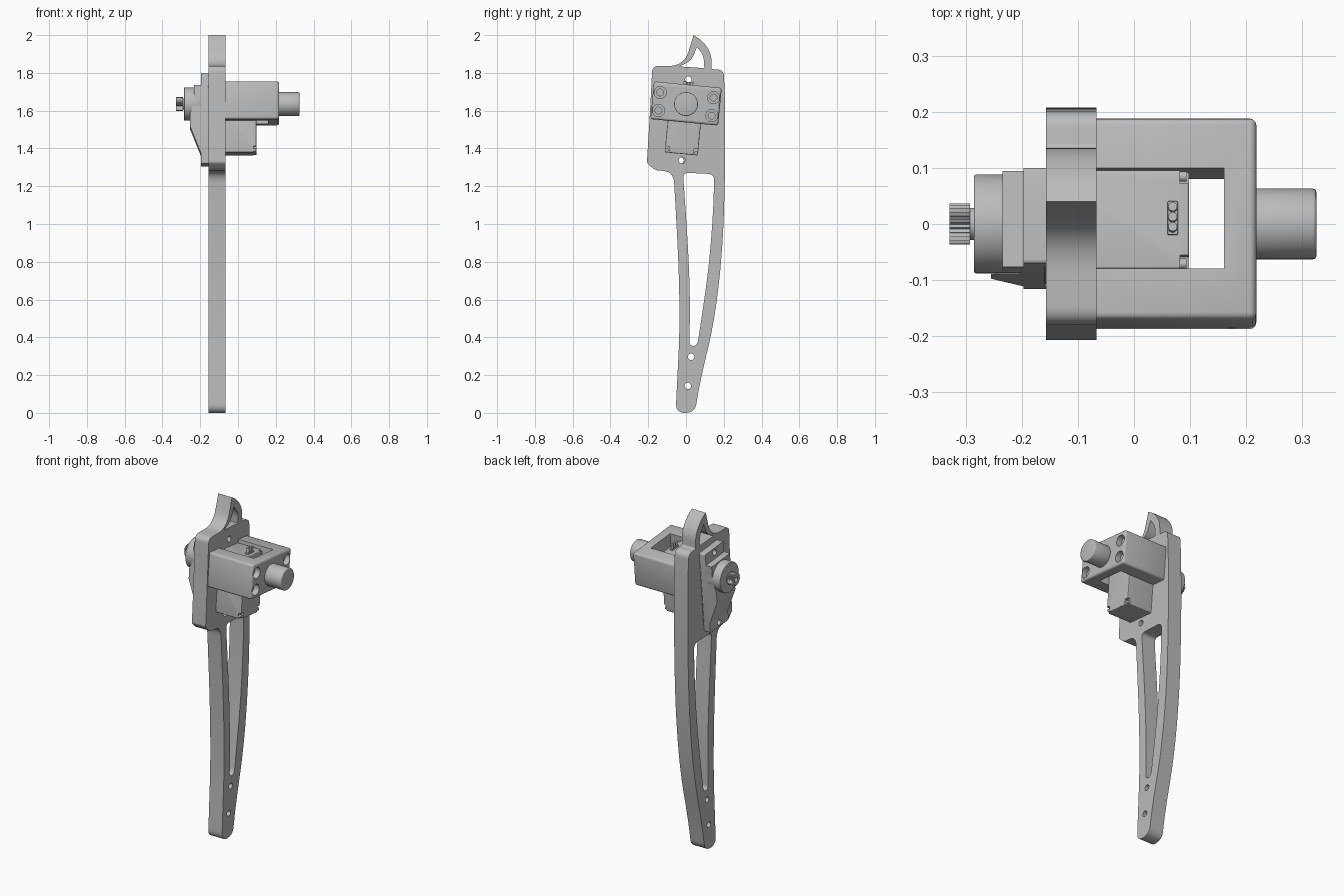
import bpy, bmesh, math
from mathutils import Matrix, Vector

cube = bpy.data.objects.get("Cube")
if cube:
    bpy.data.objects.remove(cube, do_unlink=True)

grey = bpy.data.materials.new("plain grey")
grey.use_nodes = True
color = (0.5, 0.5, 0.5, 1)
grey.diffuse_color = color
grey.node_tree.nodes["Principled BSDF"].inputs["Base Color"].default_value = color

# The actuator and its bracket share one slightly tilted frame on the output axis
TILT = Matrix.Translation((0, 0, 1.635)) @ Matrix.Rotation(math.radians(-5.5), 4, 'X')
UPRIGHT = Matrix.Identity(4)
ACROSS = Matrix(((0, 0, 1, 0), (1, 0, 0, 0), (0, 1, 0, 0), (0, 0, 0, 1)))  # profile in yz
SIDEWAYS = Matrix.Rotation(math.pi / 2, 4, 'X')                           # profile in xz


def finish(name, bm, frame):
    bmesh.ops.remove_doubles(bm, verts=bm.verts, dist=0.00005)
    bmesh.ops.recalc_face_normals(bm, faces=bm.faces)
    mesh = bpy.data.meshes.new(name)
    bm.to_mesh(mesh)
    bm.free()
    mesh.materials.clear()
    mesh.materials.append(grey)
    obj = bpy.data.objects.new(name, mesh)
    bpy.context.collection.objects.link(obj)
    obj.matrix_world = frame
    return obj


def smooth(obj):
    bpy.ops.object.select_all(action='DESELECT')
    obj.select_set(True)
    bpy.context.view_layer.objects.active = obj
    bpy.ops.object.shade_smooth_by_angle(angle=math.radians(32))
    return obj


def rounded(corners, steps=10):
    """Closed loop with each corner (u, v, cut) rounded; a large cut gives a flowing curve."""
    loop = []
    for i, (u, v, cut) in enumerate(corners):
        here = Vector((u, v))
        before = Vector(corners[i - 1][:2]) - here
        after = Vector(corners[(i + 1) % len(corners)][:2]) - here
        if not cut:
            loop.append(here)
            continue
        a = here + before.normalized() * min(cut, before.length * 0.49)
        b = here + after.normalized() * min(cut, after.length * 0.49)
        for k in range(steps + 1):
            t = k / steps
            loop.append(a * (1 - t) ** 2 + here * 2 * t * (1 - t) + b * t * t)
    return loop


def ring(u, v, r, n=24):
    return [Vector((u + r * math.cos(math.tau * k / n), v + r * math.sin(math.tau * k / n)))
            for k in range(n)]


def extrude(name, loops, start, end, frame=UPRIGHT, plane=ACROSS):
    """Solid from an outer loop and hole loops, extruded between two depths."""
    curve = bpy.data.curves.new(name, 'CURVE')
    curve.dimensions = '2D'
    curve.fill_mode = 'BOTH'
    curve.extrude = (end - start) / 2
    for loop in loops:
        spline = curve.splines.new('POLY')
        spline.points.add(len(loop) - 1)
        spline.use_cyclic_u = True
        for point, co in zip(spline.points, loop):
            point.co = (co.x, co.y, 0, 1)
    helper = bpy.data.objects.new(name + " curve", curve)
    bpy.context.collection.objects.link(helper)
    bpy.context.view_layer.update()
    mesh = bpy.data.meshes.new_from_object(helper.evaluated_get(
        bpy.context.evaluated_depsgraph_get()))
    bpy.data.objects.remove(helper, do_unlink=True)
    bm = bmesh.new()
    bm.from_mesh(mesh)
    bpy.data.meshes.remove(mesh)
    bm.transform(plane @ Matrix.Translation((0, 0, (start + end) / 2)))
    return smooth(finish(name, bm, frame))


def box(name, low, high, bevel=0.0):
    low, high = Vector(low), Vector(high)
    bm = bmesh.new()
    bmesh.ops.create_cube(bm, size=1, matrix=Matrix.Translation((low + high) / 2)
                          @ Matrix.Diagonal((*(high - low), 1)))
    if bevel:
        bmesh.ops.bevel(bm, geom=bm.edges[:], offset=bevel, segments=3, profile=0.5,
                        affect='EDGES')
    return finish(name, bm, TILT)


def rod(name, start, end, r, y=0.0, z=0.0, bevel=0.0, axis='X'):
    """Cylinder along x, or along z when asked; start and end lie on that axis."""
    bm = bmesh.new()
    bmesh.ops.create_cone(bm, cap_ends=True, segments=40, radius1=r, radius2=r,
                          depth=end - start)
    if bevel:
        rims = [e for e in bm.edges if any(len(f.verts) > 4 for f in e.link_faces)]
        bmesh.ops.bevel(bm, geom=rims, offset=bevel, segments=3, profile=0.5, affect='EDGES')
    mid = (start + end) / 2
    if axis == 'X':
        bm.transform(Matrix.Translation((mid, y, z)) @ Matrix.Rotation(math.pi / 2, 4, 'Y'))
    else:
        bm.transform(Matrix.Translation((z, y, mid)))
    return smooth(finish(name, bm, TILT))


def cut(obj, cutters):
    for cutter in cutters:
        cutter.hide_render = True
        mod = obj.modifiers.new("cut", 'BOOLEAN')
        mod.operation = 'DIFFERENCE'
        mod.solver = 'EXACT'
        mod.object = cutter
        bpy.context.view_layer.objects.active = obj
        bpy.ops.object.modifier_apply(modifier=mod.name)
        bpy.data.objects.remove(cutter, do_unlink=True)
    return smooth(obj)


# Long arm plate with a curved hook on top, lightening windows and screw holes
FLOW = 9
outline = rounded([
    (-.055, 0, .05), (-.045, .2, FLOW), (-.034, .42, FLOW), (-.036, .7, FLOW),
    (-.05, 1, FLOW), (-.066, 1.275, .06), (-.165, 1.285, .02), (-.207, 1.325, .01),
    (-.19, 1.6, FLOW), (-.178, 1.838, .035), (-.01, 1.836, .11), (.04, 2, 0),
    (.09, 1.968, FLOW), (.135, 1.9, FLOW), (.135, 1.82, .01), (.2, 1.815, .035),
    (.208, 1.6, FLOW), (.207, 1.24, FLOW), (.193, .85, FLOW), (.15, .48, FLOW),
    (.075, .17, FLOW), (.047, 0, .05)])
window = rounded([
    (-.016, 1.272, .03), (.15, 1.264, .035), (.143, 1.04, FLOW), (.118, .74, FLOW),
    (.06, .355, .035), (.018, .355, .025), (.022, .6, FLOW), (.01, .9, FLOW)])
hook_window = rounded([
    (-.035, 1.834, .005), (.03, 1.866, FLOW), (.058, 1.938, .004), (.094, 1.89, FLOW),
    (.097, 1.825, .005)])
screw_holes = [(.012, 1.765), (-.022, 1.337)]
holes = [ring(y, z, .017) for y, z in screw_holes + [(.027, .297), (.01, .143)]]
extrude("arm_plate", [outline, window, hook_window] + holes, -.157, -.067)

# Bracket: U-shaped block with an open well and counterbored screw holes
bracket = box("bracket", (-.08, -.18, -.097), (.218, .18, .103), .012)
bores = [box("well", (-.2, -.09, -.3), (.16, .09, .3))]
for y in (-.142, .142):
    for z in (-.048, .048):
        bores.append(rod("counterbore", .185, .3, .032, y, z))
        bores.append(rod("bore", .06, .19, .018, y, z))
cut(bracket, bores)
rod("pivot_shaft", .21, .325, .063, bevel=.006)

# Motor body with notched corners holding small case screws
body = box("motor_body", (-.16, -.088, -.265), (.098, .088, .085), .004)
corners = [(y, z) for y in (-.078, .078) for z in (-.252, .072)]
cut(body, [box("notch", (.082, y - .014, z - .02), (.2, y + .014, z + .02))
           for y, z in corners])
for y, z in corners:
    rod("case_screw", .07, .094, .009, y, z)

# Cable outlet with three leads
box("cable_outlet", (.06, -.028, .07), (.078, .032, .093), .002)
for y in (-.016, .002, .02):
    rod("cable_lead", .08, .118, .008, y, .069, axis='Z')

# Mounting flange against the plate
flange = rounded([(-.086, -.325, .008), (.086, -.325, .008),
                  (.086, .158, .008), (-.086, .158, .008)], 4)
flange_holes = [ring(0, z, .017) for z in (-.3, .131)]
extrude("mounting_flange", [flange] + flange_holes, -.197, -.155, TILT)

# Gear case with a long sloping foot, round boss and toothed output shaft
case_side = [Vector(p) for p in ((-.19, -.267), (-.197, -.267), (-.255, -.123), (-.255, -.06),
                                 (-.234, .0), (-.234, .093), (-.19, .093))]
extrude("gear_case", [case_side], -.086, .086, TILT, SIDEWAYS)
rod("gear_boss", -.285, -.2, .088, bevel=.003)
rod("output_neck", -.296, -.28, .029)
teeth = [Vector((r * math.cos(a), r * math.sin(a)))
         for k in range(24) for r, a in
         ((.037, math.tau * k / 24), (.031, math.tau * (k + .5) / 24))]
extrude("output_spline", [teeth, ring(0, 0, .014)], -.329, -.292, TILT)
